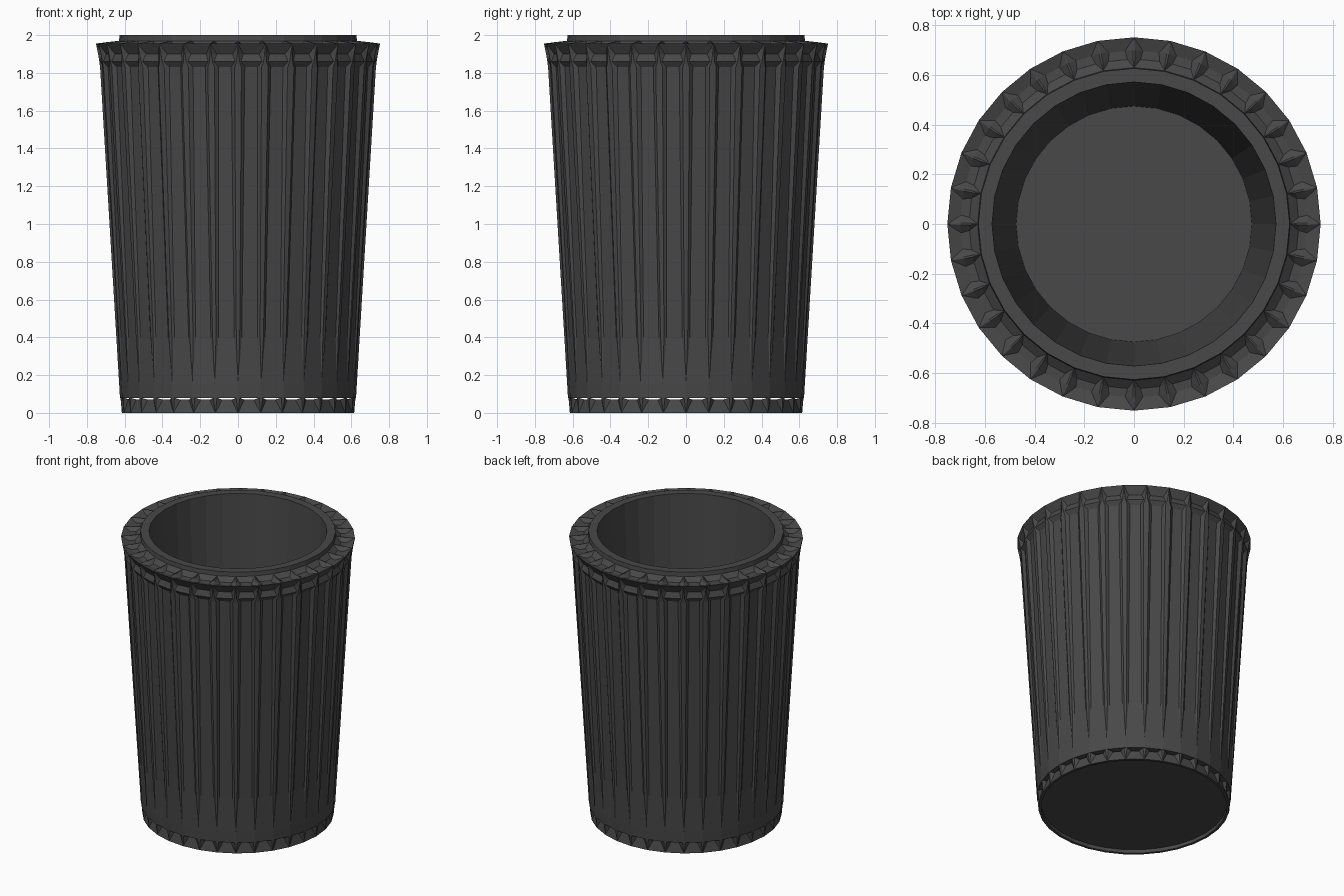
import bpy, bmesh, math

if "Cube" in bpy.data.objects:
    bpy.data.objects.remove(bpy.data.objects["Cube"])

SIDES = 32
SLOPE = math.tan(math.pi / SIDES)


def loft(name, rows):
    """Ribbed 32-sided loft with capped ends.
    Row: radius, z, rib half width, rib foot half width, panel inset (radial, z)."""
    bm = bmesh.new()
    rings = []
    for r, z, w1, w2, dr, dz in rows:
        ring = []
        for i in range(SIDES):
            a = 2 * math.pi * i / SIDES
            for t, inset in ((-w2, 1), (-w1, 0), (w1, 0), (w2, 1)):
                rad = r - abs(t) * SLOPE - dr * inset
                ring.append(bm.verts.new((rad * math.cos(a) - t * math.sin(a),
                                          rad * math.sin(a) + t * math.cos(a),
                                          z - dz * inset)))
        rings.append(ring)
    n = SIDES * 4
    for lo, hi in zip(rings, rings[1:]):
        for j in range(n):
            k = (j + 1) % n
            bm.faces.new((lo[j], lo[k], hi[k], hi[j]))
    bm.faces.new(rings[0][::-1])
    bm.faces.new(rings[-1])
    bmesh.ops.remove_doubles(bm, verts=bm.verts, dist=0.0005)
    bmesh.ops.recalc_face_normals(bm, faces=bm.faces)
    me = bpy.data.meshes.new(name)
    bm.to_mesh(me)
    bm.free()
    ob = bpy.data.objects.new(name, me)
    bpy.context.collection.objects.link(ob)
    mat = bpy.data.materials.get("dark_grey") or bpy.data.materials.new("dark_grey")
    mat.diffuse_color = (0.065, 0.065, 0.065, 1)
    mat.use_nodes = True
    mat.node_tree.nodes["Principled BSDF"].inputs["Base Color"].default_value = mat.diffuse_color
    me.materials.append(mat)
    return ob


# Base ring: shallow recess below, ribs widen upward and touch the body
loft("base_ring", [
    (0.597, 0.025, 0, 0, 0, 0),
    (0.597, 0.0, 0, 0, 0, 0),
    (0.615, 0.0, 0, 0, 0, 0),
    (0.623, 0.08, 0.010, 0.034, 0.022, 0.010),
    (0.580, 0.07, 0, 0, 0, 0),
])

# Cup: fluted wall, faceted rim, lip, inner wall and floor
loft("fluted_cup", [
    (0.60, 0.08, 0, 0, 0, 0),
    (0.625, 0.08, 0, 0, 0, 0),
    (0.629, 0.15, 0, 0, 0, 0),
    (0.645, 0.40, 0.009, 0.020, 0.008, 0),
    (0.732, 1.83, 0.018, 0.036, 0.020, 0),
    (0.735, 1.86, 0.008, 0.016, 0.002, 0),
    (0.741, 1.90, 0.004, 0.028, 0.022, 0),
    (0.752, 1.955, 0, 0, 0, 0),
    (0.700, 1.962, 0.004, 0.036, 0, 0.022),
    (0.665, 1.966, 0.004, 0.026, 0, 0.024),
    (0.630, 1.97, 0, 0, 0, 0),
    (0.627, 2.0, 0, 0, 0, 0),
    (0.572, 2.0, 0, 0, 0, 0),
    (0.475, 0.13, 0, 0, 0, 0),
])
